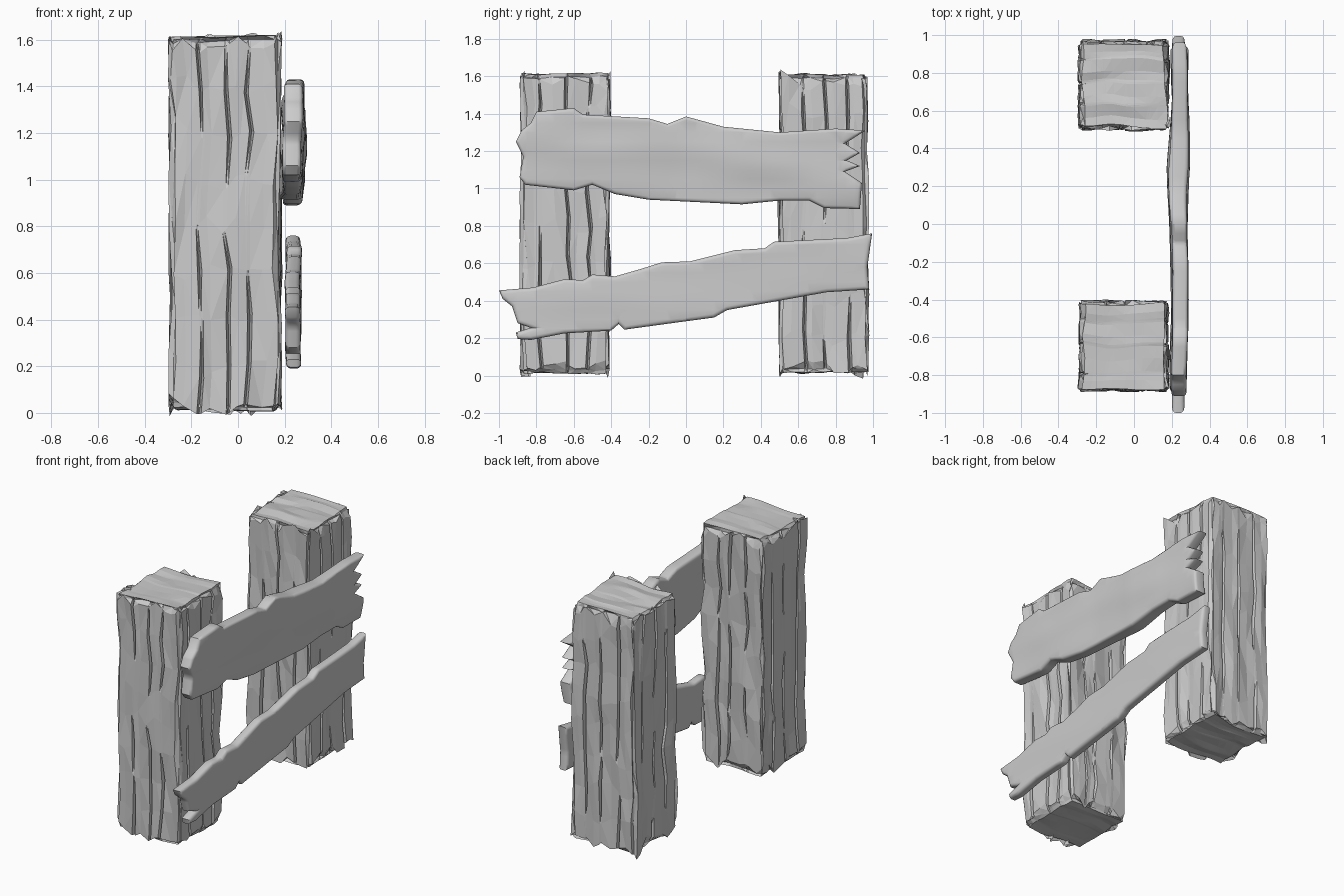
import bpy, bmesh, random
from mathutils import Vector, noise

if "Cube" in bpy.data.objects:
    bpy.data.objects.remove(bpy.data.objects["Cube"], do_unlink=True)

grey = bpy.data.materials.new("weathered grey wood")
grey.use_nodes = True
grey.diffuse_color = (0.6, 0.6, 0.6, 1)
grey.node_tree.nodes["Principled BSDF"].inputs["Base Color"].default_value = (0.6, 0.6, 0.6, 1)


def finish(bm, name):
    bmesh.ops.recalc_face_normals(bm, faces=bm.faces)
    mesh = bpy.data.meshes.new(name)
    bm.to_mesh(mesh)
    bm.free()
    mesh.materials.append(grey)
    obj = bpy.data.objects.new(name, mesh)
    bpy.context.collection.objects.link(obj)
    return obj


def cut(bm, axis, positions):
    normal = Vector((0, 0, 0))
    normal[axis] = 1
    for p in positions:
        bmesh.ops.bisect_plane(bm, geom=bm.verts[:] + bm.edges[:] + bm.faces[:],
                               plane_co=normal * p, plane_no=normal, dist=1e-5)


# Rough-hewn posts: a sliced box with uneven facets, chipped edges and cracks
def post(name, y, seed):
    rng = random.Random(seed)
    half = Vector((0.245, 0.245, 0.807))
    bm = bmesh.new()
    bmesh.ops.create_cube(bm, size=2)
    for v in bm.verts:
        v.co = Vector(a * b for a, b in zip(v.co, half))
    cracks = {}
    for axis in (0, 1):
        cracks[axis] = [c + rng.uniform(-0.02, 0.02) for c in (-0.12, 0.0, 0.12)]
        cut(bm, axis, [-0.215, -0.17, -0.06, 0.06, 0.17, 0.215])
        cut(bm, axis, [c + d for c in cracks[axis] for d in (-0.009, 0, 0.009)])
    cut(bm, 2, [-0.77, 0.77] + [-0.6 + 0.2 * i for i in range(7)])

    for v in bm.verts:
        co = v.co.copy()
        outer = [a for a in range(3) if abs(co[a]) > half[a] - 1e-4]
        side = [a for a in outer if a < 2]
        # Drift the grid together so narrow cracks keep their shape
        flow = noise.noise_vector(Vector((co.x * 5, co.y * 5, co.z * 4 + seed * 7)))
        for a in (0, 1):
            if a not in outer:
                v.co[a] += 0.03 * flow[a]
        if 2 not in outer:
            v.co.z += 0.09 * noise.noise(Vector((co.x * 14, co.y * 14, co.z * 3 + seed)))
        # Vertical grain on the sides
        grain = noise.noise(Vector((co.x * 11, co.y * 11, co.z * 3 + seed * 3)))
        for a in side:
            depth = max(0, 0.012 + 0.022 * grain)
            if len(outer) > 1:
                depth += rng.uniform(0.008, 0.028)
            other = 1 - a
            on_crack = any(abs(co[other] - c) < 1e-3 for c in cracks[other])
            run = noise.noise(Vector((co.x * 9, co.y * 9, co.z * 2.2 + seed * 5)))
            if on_crack and len(outer) == 1 and run > -0.05:
                depth += 0.045
            v.co[a] -= depth if co[a] > 0 else -depth
        # Grain running across the ends
        if 2 in outer:
            ridge = noise.noise(Vector((co.x * 3, co.y * 14, seed * 4)))
            dip = max(0, 0.01 + 0.018 * ridge) + (0.018 if side else 0)
            v.co.z -= dip if co.z > 0 else -dip
    bmesh.ops.triangulate(bm, faces=bm.faces)
    obj = finish(bm, name)
    obj.location = (-0.055, y, 0.813)


post("front_post", -0.645, 2)
post("back_post", 0.735, 5)


# Broken boards: a ragged outline, rounded over and gently warped
def board(name, outline, x0, x1, warp, bulge, seed):
    bm = bmesh.new()
    face = bm.faces.new([bm.verts.new((x0, y, z)) for y, z in outline])
    ext = bmesh.ops.extrude_face_region(bm, geom=[face])
    for v in ext["geom"]:
        if isinstance(v, bmesh.types.BMVert):
            v.co.x = x1
    bmesh.ops.recalc_face_normals(bm, faces=bm.faces)
    rims = [e for e in bm.edges if abs(e.verts[0].co.x - e.verts[1].co.x) < 1e-5]
    bmesh.ops.bevel(bm, geom=rims, offset=0.02, segments=3, profile=0.5,
                    affect='EDGES', clamp_overlap=True)
    cut(bm, 1, [-0.95 + 0.05 * i for i in range(39)])
    cut(bm, 2, [0.2 + 0.05 * i for i in range(25)])
    for v in bm.verts:
        y, z = v.co.y, v.co.z
        mid = (x0 + x1) / 2
        swell = 1 + bulge * max(0, 1 - abs(y - 0.3) / 0.35)
        wave = noise.noise(Vector((seed, y * 2, z * 6)))
        v.co.x = mid + (v.co.x - mid) * swell + warp * wave
    bmesh.ops.triangulate(bm, faces=[f for f in bm.faces if len(f.verts) > 4])
    obj = finish(bm, name)
    bpy.ops.object.select_all(action='DESELECT')
    obj.select_set(True)
    bpy.context.view_layer.objects.active = obj
    bpy.ops.object.shade_smooth_by_angle(angle=0.7)


upper = [(-.86, 1.02), (-.6, .99), (-.5, 1.02), (-.38, .97), (-.2, .94), (0, .93),
         (.3, .915), (.5, .935), (.66, .935), (.74, .895), (.93, .89), (.94, 1.03),
         (.85, 1.09), (.93, 1.12), (.86, 1.15), (.93, 1.19), (.85, 1.24), (.96, 1.31),
         (.8, 1.32), (.5, 1.3), (.2, 1.33), (0, 1.385), (-.1, 1.345), (-.2, 1.375),
         (-.55, 1.395), (-.6, 1.43), (-.8, 1.41), (-.83, 1.35), (-.88, 1.31),
         (-.91, 1.25), (-.87, 1.17), (-.89, 1.06)]
lower = [(-.9, .195), (-.83, .19), (-.65, .225), (-.4, .24), (-.36, .275), (-.33, .245),
         (0, .29), (.15, .31), (.22, .35), (.5, .4), (.75, .445), (.98, .46),
         (.97, .58), (.995, .76), (.86, .735), (.47, .715), (.42, .68), (.26, .67),
         (.02, .61), (-.13, .605), (-.24, .57), (-.38, .53), (-.5, .54), (-.55, .51),
         (-.65, .515), (-.82, .47), (-1, .455), (-.98, .41), (-.93, .37), (-.9, .28),
         (-.83, .255), (-.91, .23)]
board("upper_board", upper, 0.2, 0.28, 0.025, 0.3, 1.3)
board("lower_board", lower, 0.205, 0.27, 0.008, 0, 4.7)
